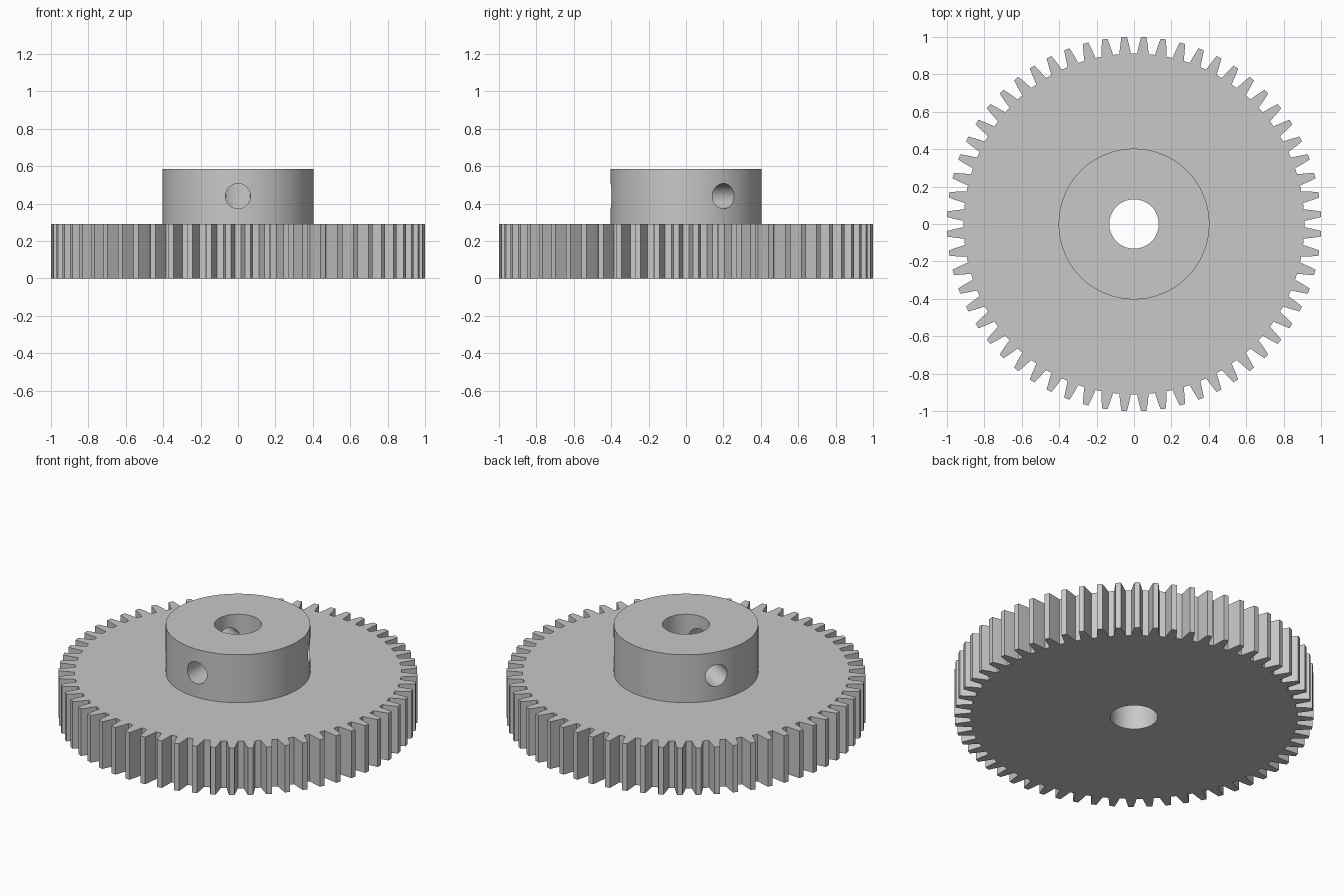
import bpy, bmesh
from math import sin, cos, tau, radians
from mathutils import Matrix

cube = bpy.data.objects.get("Cube")
if cube:
    bpy.data.objects.remove(cube, do_unlink=True)

TEETH = 60
GEAR_H, HUB_H = 0.29, 0.585
HUB_R, BORE_R, SCREW_R = 0.403, 0.132, 0.067
SCREW_Z = 0.44

# Single grey metal
metal = bpy.data.materials.new("grey metal")
metal.use_nodes = True
GREY = (0.58, 0.58, 0.58, 1)
metal.diffuse_color = GREY
metal.node_tree.nodes["Principled BSDF"].inputs["Base Color"].default_value = GREY


def add_object(name, bm):
    mesh = bpy.data.meshes.new(name)
    bmesh.ops.recalc_face_normals(bm, faces=bm.faces)
    bm.to_mesh(mesh)
    bm.free()
    mesh.materials.append(metal)
    obj = bpy.data.objects.new(name, mesh)
    bpy.context.collection.objects.link(obj)
    return obj


def cylinder(name, radius, depth, matrix):
    bm = bmesh.new()
    bmesh.ops.create_cone(bm, cap_ends=True, segments=96, radius1=radius,
                          radius2=radius, depth=depth, matrix=matrix)
    return add_object(name, bm)


def combine(target, tool, operation):
    """Apply a boolean and discard the tool object."""
    mod = target.modifiers.new(operation, 'BOOLEAN')
    mod.operation, mod.solver, mod.object = operation, 'EXACT', tool
    bpy.context.view_layer.objects.active = target
    bpy.ops.object.modifier_apply(modifier=mod.name)
    bpy.data.objects.remove(tool, do_unlink=True)


# Toothed wheel: one tooth outline (radius, half width) repeated and extruded
flank = [(0.911, 0.031), (0.957, 0.0235), (1.0007, 0.015)]
tooth = [(r, -w) for r, w in flank] + [(r, w) for r, w in reversed(flank)]
bm = bmesh.new()
outline = []
for i in range(TEETH):
    mid = tau * (i + 0.5) / TEETH
    for r, w in tooth:
        a = mid + w / r
        outline.append(bm.verts.new((r * cos(a), r * sin(a), 0)))
base = bm.faces.new(outline)
top = bmesh.ops.extrude_face_region(bm, geom=[base], use_keep_orig=True)["geom"]
bmesh.ops.translate(bm, vec=(0, 0, GEAR_H),
                    verts=[v for v in top if isinstance(v, bmesh.types.BMVert)])
gear = add_object("spur_gear", bm)

# Hub fused onto the wheel
hub_bottom = GEAR_H / 2
hub = cylinder("hub", HUB_R, HUB_H - hub_bottom,
               Matrix.Translation((0, 0, (HUB_H + hub_bottom) / 2)))
combine(gear, hub, 'UNION')

# Shaft bore
combine(gear, cylinder("bore_cutter", BORE_R, 2, Matrix.Identity(4)), 'DIFFERENCE')

# Three radial set-screw holes, each reaching from the bore to outside the hub
for angle in (-90, 30, 150):
    place = (Matrix.Rotation(radians(angle), 4, 'Z')
             @ Matrix.Translation((0.3, 0, SCREW_Z))
             @ Matrix.Rotation(radians(90), 4, 'Y'))
    combine(gear, cylinder("screw_hole_cutter", SCREW_R, 0.5, place), 'DIFFERENCE')

# Smooth round walls, crisp edges
bpy.ops.object.select_all(action='DESELECT')
gear.select_set(True)
bpy.context.view_layer.objects.active = gear
bpy.ops.object.shade_smooth_by_angle(angle=radians(25))
